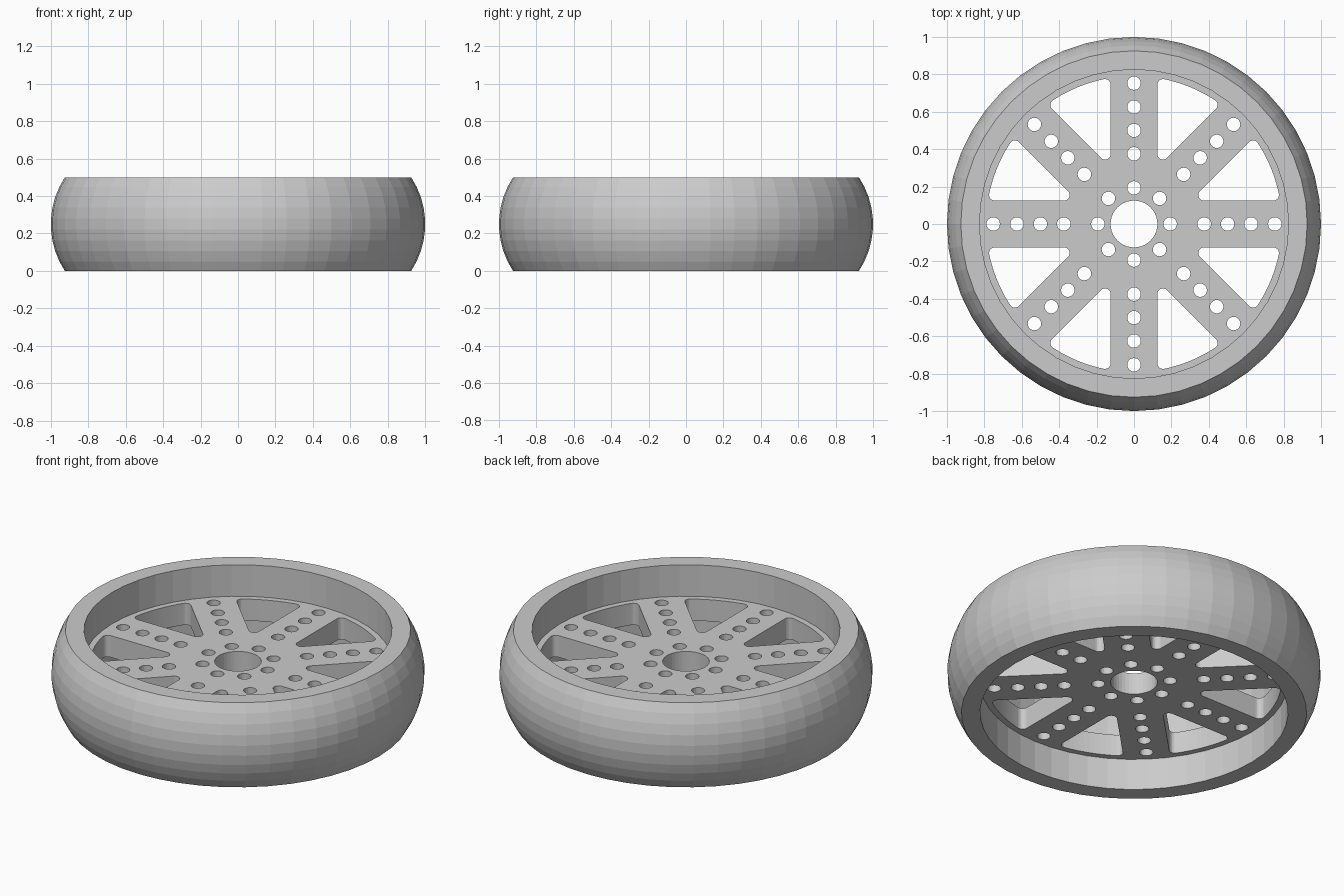
import bpy, bmesh, math
from math import sin, cos, asin, pi, radians

if "Cube" in bpy.data.objects:
    bpy.data.objects.remove(bpy.data.objects["Cube"])

grey = bpy.data.materials.new("light_grey")
grey.diffuse_color = (0.6, 0.6, 0.6, 1)
grey.use_nodes = True
grey.node_tree.nodes["Principled BSDF"].inputs["Base Color"].default_value = grey.diffuse_color

SEG = 48
HEIGHT = 0.5


def arc(cx, cy, r, a0, a1, n):
    return [(cx + r * cos(a0 + (a1 - a0) * i / n),
             cy + r * sin(a0 + (a1 - a0) * i / n)) for i in range(n + 1)]


def circle(cx, cy, r, n):
    return arc(cx, cy, r, 0, 2 * pi, n)[:-1]


def rotate(pts, a):
    return [(x * cos(a) - y * sin(a), x * sin(a) + y * cos(a)) for x, y in pts]


# Tyre: closed profile with a crowned tread, revolved around z
def build_tyre():
    sag, half = 0.075, HEIGHT / 2
    rad = (half ** 2 + sag ** 2) / (2 * sag)
    t = asin(half / rad)
    profile = arc(1 - rad, half, rad, -t, t, 9) + [(0.825, HEIGHT), (0.825, 0)]
    bm = bmesh.new()
    rings = [[bm.verts.new((r * cos(2 * pi * i / SEG), r * sin(2 * pi * i / SEG), z))
              for r, z in profile] for i in range(SEG)]
    m = len(profile)
    for i in range(SEG):
        a, b = rings[i], rings[(i + 1) % SEG]
        for j in range(m):
            k = (j + 1) % m
            bm.faces.new((a[j], b[j], b[k], a[k]))
    bmesh.ops.recalc_face_normals(bm, faces=bm.faces)
    me = bpy.data.meshes.new("tyre")
    bm.to_mesh(me)
    bm.free()
    me.materials.append(grey)
    bpy.context.collection.objects.link(bpy.data.objects.new("tyre", me))


# Outline of one rounded window between two spokes, centred on +x
def window_outline():
    half_sector, w, f, outer = radians(22.5), 0.125, 0.03, 0.79
    apex = (w + f) / sin(half_sector)
    side = half_sector + pi / 2
    a = half_sector - asin((w + f) / (outer - f))
    ocx, ocy = (outer - f) * cos(a), (outer - f) * sin(a)
    upper = (arc(apex, 0, f, pi, side, 4)
             + arc(ocx, ocy, f, side, a, 6)
             + arc(0, 0, outer, a, 0, 5)[1:])
    lower = [(x, -y) for x, y in reversed(upper[1:-1])]
    return upper + lower


# Spoked web: disc with windows, spoke holes, hub bolt holes and axle bore
def build_web():
    outlines = [circle(0, 0, 0.828, SEG), circle(0, 0, 0.125, 40)]
    window = window_outline()
    for i in range(8):
        a = i * pi / 4
        outlines.append(rotate(window, a + pi / 8))
        for r in (0.193, 0.375, 0.5, 0.625, 0.752):
            outlines.append(circle(r * cos(a), r * sin(a), 0.036, 20))
    cu = bpy.data.curves.new("spoked_web_outline", 'CURVE')
    cu.dimensions = '2D'
    cu.fill_mode = 'BOTH'
    cu.extrude = 0.064
    for pts in outlines:
        sp = cu.splines.new('POLY')
        sp.points.add(len(pts) - 1)
        for p, (x, y) in zip(sp.points, pts):
            p.co = (x, y, 0, 1)
        sp.use_cyclic_u = True
    tmp = bpy.data.objects.new("outline", cu)
    bpy.context.collection.objects.link(tmp)
    deps = bpy.context.evaluated_depsgraph_get()
    me = bpy.data.meshes.new_from_object(tmp.evaluated_get(deps))
    bpy.data.objects.remove(tmp)
    bm = bmesh.new()
    bm.from_mesh(me)
    bmesh.ops.remove_doubles(bm, verts=bm.verts, dist=0.0005)
    bmesh.ops.recalc_face_normals(bm, faces=bm.faces)
    for face in bm.faces:
        face.smooth = False
        face.material_index = 0
    bm.to_mesh(me)
    bm.free()
    me.name = "spoked_web"
    me.materials.clear()
    me.materials.append(grey)
    ob = bpy.data.objects.new("spoked_web", me)
    ob.location.z = HEIGHT / 2
    bpy.context.collection.objects.link(ob)


build_tyre()
build_web()
